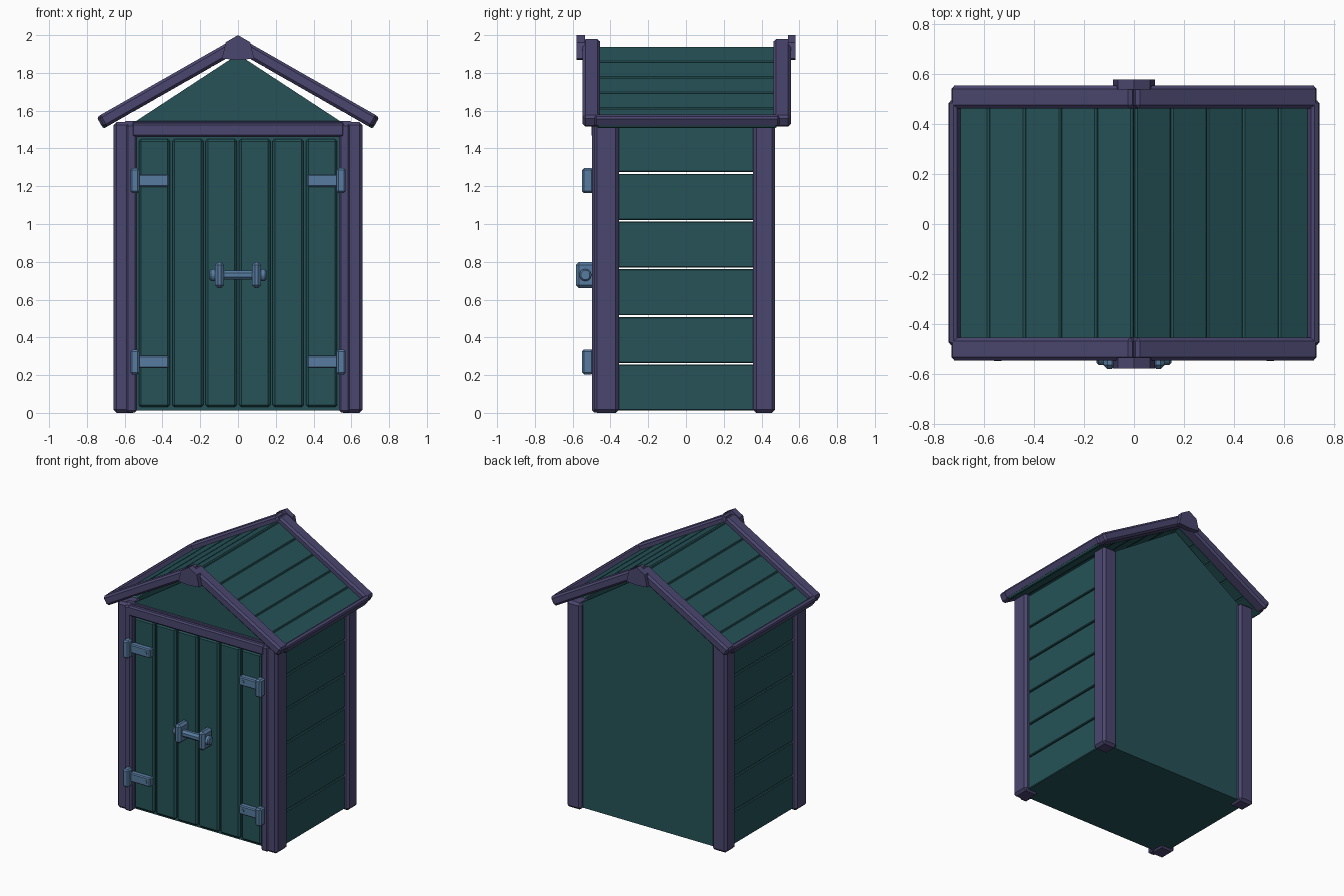
import bpy, bmesh, math
from mathutils import Matrix, Vector

if "Cube" in bpy.data.objects:
    bpy.data.objects.remove(bpy.data.objects["Cube"])


def material(name, rgb):
    m = bpy.data.materials.new(name)
    m.diffuse_color = (*rgb, 1)
    m.use_nodes = True
    m.node_tree.nodes["Principled BSDF"].inputs["Base Color"].default_value = m.diffuse_color
    return m


TEAL = material("teal boards", (0.019, 0.086, 0.097))
PURPLE = material("purple trim", (0.070, 0.062, 0.160))
BLUE = material("blue metal", (0.095, 0.200, 0.350))


def finish(name, bm, mat, bevel=0.0):
    if bevel:
        bmesh.ops.bevel(bm, geom=bm.edges[:], offset=bevel, segments=1, affect='EDGES')
    bmesh.ops.recalc_face_normals(bm, faces=bm.faces[:])
    me = bpy.data.meshes.new(name)
    bm.to_mesh(me)
    bm.free()
    me.materials.append(mat)
    ob = bpy.data.objects.new(name, me)
    bpy.context.collection.objects.link(ob)
    return ob


def box(name, x, y, z, mat, bevel=0.0):
    """Box from (min, max) ranges."""
    bm = bmesh.new()
    size = [abs(r[1] - r[0]) for r in (x, y, z)]
    mid = [(r[0] + r[1]) / 2 for r in (x, y, z)]
    bmesh.ops.create_cube(bm, size=1, matrix=Matrix.Translation(mid) @ Matrix.Diagonal((*size, 1)))
    return finish(name, bm, mat, bevel)


def mirror_x(r, s):
    return (r[0] * s, r[1] * s)


def plate(name, outline, y0, y1, mat, bevel=0.0):
    """Front-facing xz outline extruded along y."""
    bm = bmesh.new()
    f = bm.faces.new([bm.verts.new((x, y0, z)) for x, z in outline])
    ext = bmesh.ops.extrude_face_region(bm, geom=[f])
    bmesh.ops.translate(bm, vec=(0, y1 - y0, 0), verts=[v for v in ext["geom"] if isinstance(v, bmesh.types.BMVert)])
    return finish(name, bm, mat, bevel)


def rod(name, x0, x1, y, z, r, mat, bevel=0.0, sides=8, axis='X'):
    bm = bmesh.new()
    rot = Matrix.Rotation(math.pi / 2, 4, 'Y' if axis == 'X' else 'X')
    mid = ((x0 + x1) / 2, y, z) if axis == 'X' else (y, (x0 + x1) / 2, z)
    bmesh.ops.create_cone(bm, cap_ends=True, segments=sides, radius1=r, radius2=r, depth=abs(x1 - x0),
                          matrix=Matrix.Translation(mid) @ rot @ Matrix.Rotation(math.pi / sides, 4, 'Z'))
    return finish(name, bm, mat, bevel)


PITCH = math.atan(0.57)


def sloped(name, s, x, z_ridge, y, h, mat, bevel):
    """Board along the roof slope: x range, height of its centre line at x = 0, y range, thickness."""
    bm = bmesh.new()
    xm = (x[0] + x[1]) / 2
    mid = Vector((s * xm, (y[0] + y[1]) / 2, z_ridge - 0.57 * xm))
    size = ((x[1] - x[0]) / math.cos(PITCH), y[1] - y[0], h, 1)
    bmesh.ops.create_cube(bm, size=1, matrix=Matrix.Translation(mid) @ Matrix.Rotation(s * PITCH, 4, 'Y') @ Matrix.Diagonal(size))
    return finish(name, bm, mat, bevel)


# floor, back wall and door backing
box("floor", (-0.6, 0.6), (-0.44, 0.44), (0.012, 0.04), TEAL)
box("back_wall", (-0.58, 0.58), (0.41, 0.44), (0.012, 1.535), TEAL)
box("door_backing", (-0.56, 0.56), (-0.45, -0.42), (0.012, 1.47), TEAL)

# gable triangles
for name, y in (("front_gable", -0.45), ("back_gable", 0.41)):
    plate(name, [(-0.555, 1.535), (0.555, 1.535), (0, 1.898)], y, y + 0.03, TEAL)

# vertical door boards
for i in range(6):
    x = -0.531 + i * 0.177
    box("door_board", (x + 0.006, x + 0.171), (-0.477, -0.44), (0.03, 1.45), TEAL, 0.012)

for s in (-1, 1):
    # side wall boards with thin gaps
    for i in range(6):
        z = 0.012 + i * 0.2525
        box("side_board", mirror_x((0.595, 0.63), s), (-0.37, 0.37), (z, z + 0.244), TEAL, 0.005)
    # corner posts and door jambs
    box("front_post", mirror_x((0.54, 0.66), s), (-0.488, -0.355), (0, 1.54), PURPLE, 0.017)
    box("back_post", mirror_x((0.54, 0.66), s), (0.355, 0.472), (0, 1.54), PURPLE, 0.017)
    box("door_jamb", mirror_x((0.535, 0.592), s), (-0.497, -0.44), (0.003, 1.53), PURPLE, 0.01)

    # roof boards, barge boards and eave trim
    for i in range(5):
        sloped("roof_board", s, (i * 0.144, (i + 1) * 0.144), 1.928, (-0.47, 0.48), 0.03, TEAL, 0.007)
    for y in ((-0.547, -0.455), (0.463, 0.555)):
        sloped("barge_board", s, (-0.005, 0.722), 1.952, y, 0.07, PURPLE, 0.014)
    sloped("eave_trim", s, (0.7, 0.733), 1.957, (-0.485, 0.495), 0.06, PURPLE, 0.01)

    # hinges
    for z in (0.27, 1.23):
        box("hinge_plate", mirror_x((0.522, 0.57), s), (-0.55, -0.49), (z - 0.066, z + 0.066), BLUE, 0.01)
        box("hinge_strap", mirror_x((0.366, 0.535), s), (-0.515, -0.47), (z - 0.033, z + 0.033), BLUE, 0.007)
        rod("hinge_bolt", -0.52, -0.505, s * 0.4, z, 0.012, BLUE, axis='Y')

    # latch brackets and bar ends
    box("latch_bracket", mirror_x((0.073, 0.123), s), (-0.582, -0.47), (0.66, 0.80), BLUE, 0.016)
    rod("latch_bar_end", s * 0.11, s * 0.15, -0.533, 0.73, 0.034, BLUE, 0.008)

# latch bar
rod("latch_bar", -0.12, 0.12, -0.533, 0.73, 0.027, BLUE)

# beams over the door
box("door_header", (-0.562, 0.562), (-0.5, -0.43), (1.46, 1.535), PURPLE, 0.01)
box("door_top_rail", (-0.6, 0.6), (-0.47, -0.43), (1.5, 1.545), PURPLE, 0.005)

# ridge caps on both ends
cap = [(-0.085, 1.875), (0, 1.868), (0.085, 1.875), (0.065, 1.962), (0, 2.0), (-0.065, 1.962)]
plate("front_ridge_cap", cap, -0.58, -0.535, PURPLE)
plate("back_ridge_cap", cap, 0.54, 0.58, PURPLE)
